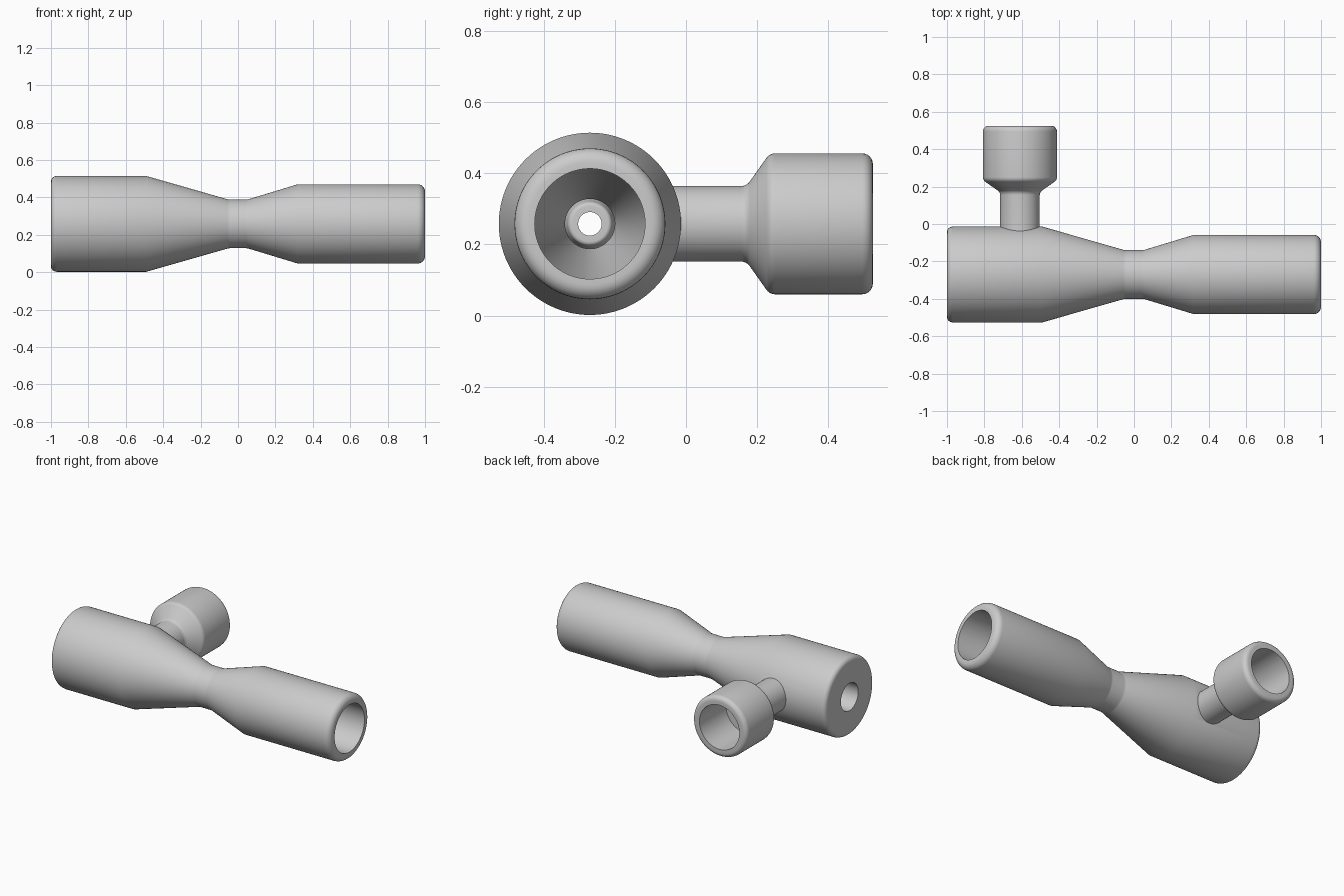
import bpy, bmesh
from math import pi, cos, sin, tan
from mathutils import Matrix, Vector

cube = bpy.data.objects.get("Cube")
if cube:
    bpy.data.objects.remove(cube, do_unlink=True)

SEGMENTS = 96
CENTRE_Y, CENTRE_Z = -0.27, 0.258
PORT_X = -0.61

grey = bpy.data.materials.new("plain grey")
grey.use_nodes = True
COLOUR = (0.6, 0.6, 0.6, 1)
grey.diffuse_color = COLOUR
grey.node_tree.nodes["Principled BSDF"].inputs["Base Color"].default_value = COLOUR


def rounded(points, steps=6):
    """Profile of (along, radius, fillet) points with the corners rounded."""
    out = []
    for i, (a, r, fillet) in enumerate(points):
        p = Vector((a, r))
        if not fillet:
            out.append(p)
            continue
        to_prev = (Vector(points[i - 1][:2]) - p).normalized()
        to_next = (Vector(points[i + 1][:2]) - p).normalized()
        half = to_prev.angle(to_next) / 2
        centre = p + (to_prev + to_next).normalized() * fillet / sin(half)
        reach = fillet / tan(half)
        start, end = p + to_prev * reach - centre, p + to_next * reach - centre
        sweep = pi - 2 * half
        for k in range(steps + 1):
            t = k / steps
            out.append(centre + (start * sin((1 - t) * sweep) + end * sin(t * sweep)) / sin(sweep))
    return out


def revolve(name, points, along_y=False, closed=False):
    """Turn a profile about the x axis of the body or the y axis of the port."""
    profile = rounded(points)
    bm = bmesh.new()
    rings = []
    for a, r in profile:
        ring = []
        for k in range(SEGMENTS):
            u, v = r * cos(2 * pi * k / SEGMENTS), r * sin(2 * pi * k / SEGMENTS)
            co = (PORT_X + u, a, CENTRE_Z + v) if along_y else (a, CENTRE_Y + u, CENTRE_Z + v)
            ring.append(bm.verts.new(co))
        rings.append(ring)
    pairs = list(zip(rings, rings[1:]))
    if closed:
        pairs.append((rings[-1], rings[0]))
    else:
        bm.faces.new(rings[0])
        bm.faces.new(rings[-1])
    for one, two in pairs:
        for k in range(SEGMENTS):
            n = (k + 1) % SEGMENTS
            bm.faces.new((one[k], one[n], two[n], two[k]))
    bmesh.ops.recalc_face_normals(bm, faces=bm.faces)
    mesh = bpy.data.meshes.new(name)
    bm.to_mesh(mesh)
    bm.free()
    mesh.materials.append(grey)
    obj = bpy.data.objects.new(name, mesh)
    bpy.context.collection.objects.link(obj)
    return obj


def activate(obj):
    bpy.ops.object.select_all(action="DESELECT")
    obj.select_set(True)
    bpy.context.view_layer.objects.active = obj


def combine(target, tool, operation):
    mod = target.modifiers.new(operation.lower(), "BOOLEAN")
    mod.operation, mod.object, mod.solver = operation, tool, "EXACT"
    activate(target)
    bpy.ops.object.modifier_apply(modifier=mod.name)
    bpy.data.objects.remove(tool, do_unlink=True)


# Outer walls: the waisted body and the side port with its wide cup
body = revolve("ejector_body", [
    (-1, 0.1, 0), (-1, 0.256, 0.03), (-0.49, 0.256, 0), (-0.05, 0.13, 0.05),
    (0.05, 0.13, 0.05), (0.32, 0.212, 0), (1, 0.212, 0.04), (1, 0.1, 0)])
port = revolve("suction_port", [
    (-0.2, 0.106, 0), (0.17, 0.106, 0.03), (0.235, 0.198, 0.03),
    (0.525, 0.198, 0.03), (0.525, 0.1, 0)], along_y=True)
combine(body, port, "UNION")

# Hollows: mixing chamber with the throat and outlet, then the port socket
chamber = revolve("chamber_cutter", [
    (-0.9, 0.19, 0), (-0.5, 0.19, 0), (-0.05, 0.07, 0), (0.05, 0.07, 0),
    (0.34, 0.155, 0), (1.05, 0.155, 0)])
combine(body, chamber, "DIFFERENCE")
socket = revolve("socket_cutter", [
    (-0.2, 0.06, 0), (0.25, 0.06, 0), (0.25, 0.145, 0), (0.6, 0.145, 0)], along_y=True)
combine(body, socket, "DIFFERENCE")
inlet = revolve("inlet_cutter", [(-1.05, 0.09, 0), (-0.85, 0.09, 0)])
combine(body, inlet, "DIFFERENCE")

# Inner nozzle that tapers towards the throat
nozzle = revolve("inner_nozzle", [
    (-0.95, 0.09, 0), (-0.95, 0.13, 0), (-0.5, 0.13, 0), (-0.14, 0.06, 0.012),
    (-0.14, 0.033, 0), (-0.24, 0.033, 0), (-0.6, 0.09, 0)], closed=True)

for part in (body, nozzle):
    activate(part)
    bpy.ops.object.shade_smooth_by_angle(angle=pi / 9)
